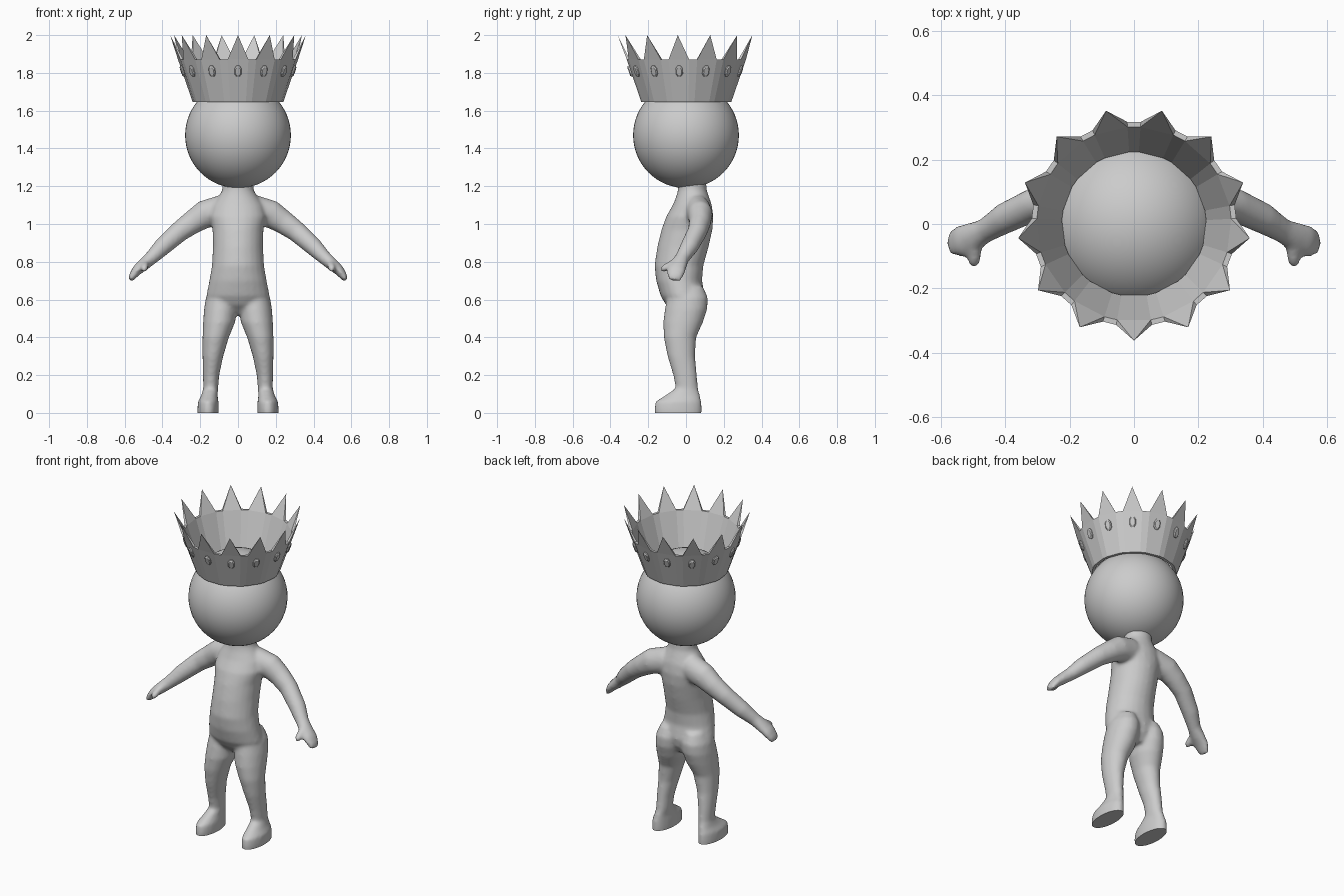
import bpy, bmesh, math
from mathutils import Vector, Matrix

if "Cube" in bpy.data.objects:
    bpy.data.objects.remove(bpy.data.objects["Cube"])

grey = bpy.data.materials.new("light grey")
grey.diffuse_color = (0.6, 0.6, 0.6, 1)
grey.use_nodes = True
grey.node_tree.nodes["Principled BSDF"].inputs["Base Color"].default_value = grey.diffuse_color


def finish(bm, name):
    bmesh.ops.recalc_face_normals(bm, faces=bm.faces)
    me = bpy.data.meshes.new(name)
    bm.to_mesh(me)
    bm.free()
    ob = bpy.data.objects.new(name, me)
    me.materials.append(grey)
    bpy.context.collection.objects.link(ob)
    return ob


def select(ob):
    bpy.ops.object.select_all(action='DESELECT')
    ob.select_set(True)
    bpy.context.view_layer.objects.active = ob


def loft(bm, rings, side=1, flat=True, n=24):
    """Closed tube through rings (centre, radius across, radius along y)."""
    cs = [Vector((c[0] * side, c[1], c[2])) for c, _, _ in rings]
    loops = []
    for i, (_, rv, ru) in enumerate(rings):
        t = Vector((0, 0, 1)) if flat else (cs[min(i + 1, len(cs) - 1)] - cs[max(i - 1, 0)]).normalized()
        u = (Vector((0, 1, 0)) - t * t.y).normalized()
        v = t.cross(u)
        loops.append([bm.verts.new(cs[i] + u * ru * math.cos(a) + v * rv * math.sin(a))
                      for a in (2 * math.pi * k / n for k in range(n))])
    for a, b in zip(loops, loops[1:]):
        for k in range(n):
            bm.faces.new((a[k], a[(k + 1) % n], b[(k + 1) % n], b[k]))
    bm.faces.new(loops[0][::-1])
    bm.faces.new(loops[-1])


def levels(rows):
    """Horizontal rings from (z, x min, x max, y min, y max)."""
    return [(((x0 + x1) / 2, (y0 + y1) / 2, z), (x1 - x0) / 2, (y1 - y0) / 2) for z, x0, x1, y0, y1 in rows]


torso = levels([
    (0.52, -.07, .07, -.05, .06), (0.57, -.15, .15, -.105, .09), (0.62, -.168, .168, -.135, .10),
    (0.70, -.152, .152, -.158, .085), (0.78, -.138, .138, -.167, .092), (0.88, -.133, .133, -.152, .12),
    (0.97, -.135, .135, -.13, .14), (1.04, -.15, .15, -.105, .145), (1.10, -.135, .135, -.07, .137),
    (1.15, -.10, .10, -.05, .12), (1.18, -.083, .083, -.043, .11), (1.25, -.08, .08, -.04, .105)])
leg = levels([
    (-.05, .105, .213, -.16, .08), (0.02, .102, .215, -.168, .084), (0.06, .103, .212, -.162, .082),
    (0.09, .108, .195, -.115, .075), (0.13, .105, .184, -.055, .064), (0.20, .099, .186, -.068, .058),
    (0.30, .078, .188, -.098, .048), (0.40, .048, .188, -.118, .054), (0.48, .015, .185, -.121, .09),
    (0.55, .004, .180, -.112, .113), (0.61, .004, .170, -.10, .116), (0.67, .03, .14, -.06, .09)])
arm = [((.08, .06, 1.075), .08, .07), ((.18, .075, 1.05), .074, .066), ((.24, .074, 1.01), .063, .058),
       ((.31, .06, .96), .055, .052), ((.40, .018, .88), .048, .048), ((.46, -.02, .82), .037, .038),
       ((.50, -.04, .785), .033, .046), ((.535, -.052, .755), .028, .05), ((.56, -.058, .722), .02, .043),
       ((.57, -.06, .702), .012, .03)]
thumb = [((.49, -.05, .80), .022, .022), ((.492, -.085, .782), .022, .022), ((.496, -.112, .767), .021, .021),
         ((.498, -.126, .757), .013, .013)]

# body: overlapping lofts fused into one smooth skin
bm = bmesh.new()
loft(bm, torso)
for s in (1, -1):
    loft(bm, leg, s)
    loft(bm, arm, s, flat=False)
    # thumb runs mostly along y, so it is drawn as a chain of balls
    for (a, r0, _), (b, r1, _) in zip(thumb, thumb[1:]):
        for k in range(4):
            p = Vector(a).lerp(Vector(b), k / 4)
            p.x *= s
            bmesh.ops.create_icosphere(bm, subdivisions=2, radius=r0 + (r1 - r0) * k / 4,
                                       matrix=Matrix.Translation(p))
body = finish(bm, "body")
select(body)
mod = body.modifiers.new("fuse", 'REMESH')
mod.mode = 'VOXEL'
mod.voxel_size = 0.01
mod = body.modifiers.new("soften", 'SMOOTH')
mod.factor = 0.5
mod.iterations = 8
for m in ("fuse", "soften"):
    bpy.ops.object.modifier_apply(modifier=m)

# flat soles
bm = bmesh.new()
bm.from_mesh(body.data)
cut = bmesh.ops.bisect_plane(bm, geom=bm.verts[:] + bm.edges[:] + bm.faces[:],
                             plane_co=(0, 0, 0), plane_no=(0, 0, 1), clear_inner=True)
bmesh.ops.holes_fill(bm, edges=[e for e in bm.edges if e.is_boundary], sides=0)
bm.to_mesh(body.data)
bm.free()
bpy.ops.object.shade_smooth_by_angle(angle=math.radians(50))

# head
bm = bmesh.new()
bmesh.ops.create_uvsphere(bm, u_segments=48, v_segments=32, radius=0.28,
                          matrix=Matrix.Translation((0, 0, 1.47)))
head = finish(bm, "head")
select(head)
bpy.ops.object.shade_smooth_by_angle(angle=math.radians(40))

# crown: flared band with pointed spikes, inner and outer walls meeting at the tips
N = 13
BASE, VALLEY, TIP = (0.24, 1.645), (0.318, 1.87), (0.362, 2.0)
WALL = 0.016
HALF = math.radians(10)


def polar(r, a, z):
    return Vector((r * math.cos(a), r * math.sin(a), z))


bm = bmesh.new()
angles = [-math.pi / 2 + 2 * math.pi * k / N for k in range(N)]
rings = {}
for key, (r, z) in {"ob": BASE, "ov": VALLEY, "ib": (BASE[0] - WALL, BASE[1]),
                    "iv": (VALLEY[0] - WALL, VALLEY[1])}.items():
    rings[key] = [bm.verts.new(polar(r, a + d, z)) for a in angles for d in (-HALF, HALF)]
tips = [bm.verts.new(polar(TIP[0], a, TIP[1])) for a in angles]
ob, ov, ib, iv = (rings[k] for k in ("ob", "ov", "ib", "iv"))
for i in range(2 * N):
    j = (i + 1) % (2 * N)
    bm.faces.new((ob[i], ob[j], ov[j], ov[i]))
    bm.faces.new((ib[j], ib[i], iv[i], iv[j]))
    bm.faces.new((ob[j], ob[i], ib[i], ib[j]))
    if i % 2:
        bm.faces.new((ov[i], ov[j], iv[j], iv[i]))
    else:
        t = tips[i // 2]
        bm.faces.new((ov[i], ov[j], t))
        bm.faces.new((iv[j], iv[i], t))
        bm.faces.new((ov[j], iv[j], t))
        bm.faces.new((iv[i], ov[i], t))
finish(bm, "crown")

# crown gems: small raised stones, one under each spike
bm = bmesh.new()
outline = [(.008, .03), (.018, .015), (.018, -.015), (.008, -.03),
           (-.008, -.03), (-.018, -.015), (-.018, .015), (-.008, .03)]
gz = 1.81
gr = (BASE[0] + (VALLEY[0] - BASE[0]) * (gz - BASE[1]) / (VALLEY[1] - BASE[1])) * math.cos(HALF)
for a in angles:
    across = Vector((-math.sin(a), math.cos(a), 0))
    up = polar(VALLEY[0] - BASE[0], a, VALLEY[1] - BASE[1]).normalized()
    out = across.cross(up)
    c = polar(gr, a, gz)
    layers = [[bm.verts.new(c + across * x * s + up * y * s + out * h) for x, y in outline]
              for s, h in ((1, -.004), (1, .006), (.75, .011))]
    for lo, hi in zip(layers, layers[1:]):
        for k in range(8):
            bm.faces.new((lo[k], lo[(k + 1) % 8], hi[(k + 1) % 8], hi[k]))
    bm.faces.new(layers[0])
    bm.faces.new(layers[-1])
finish(bm, "crown_gems")
